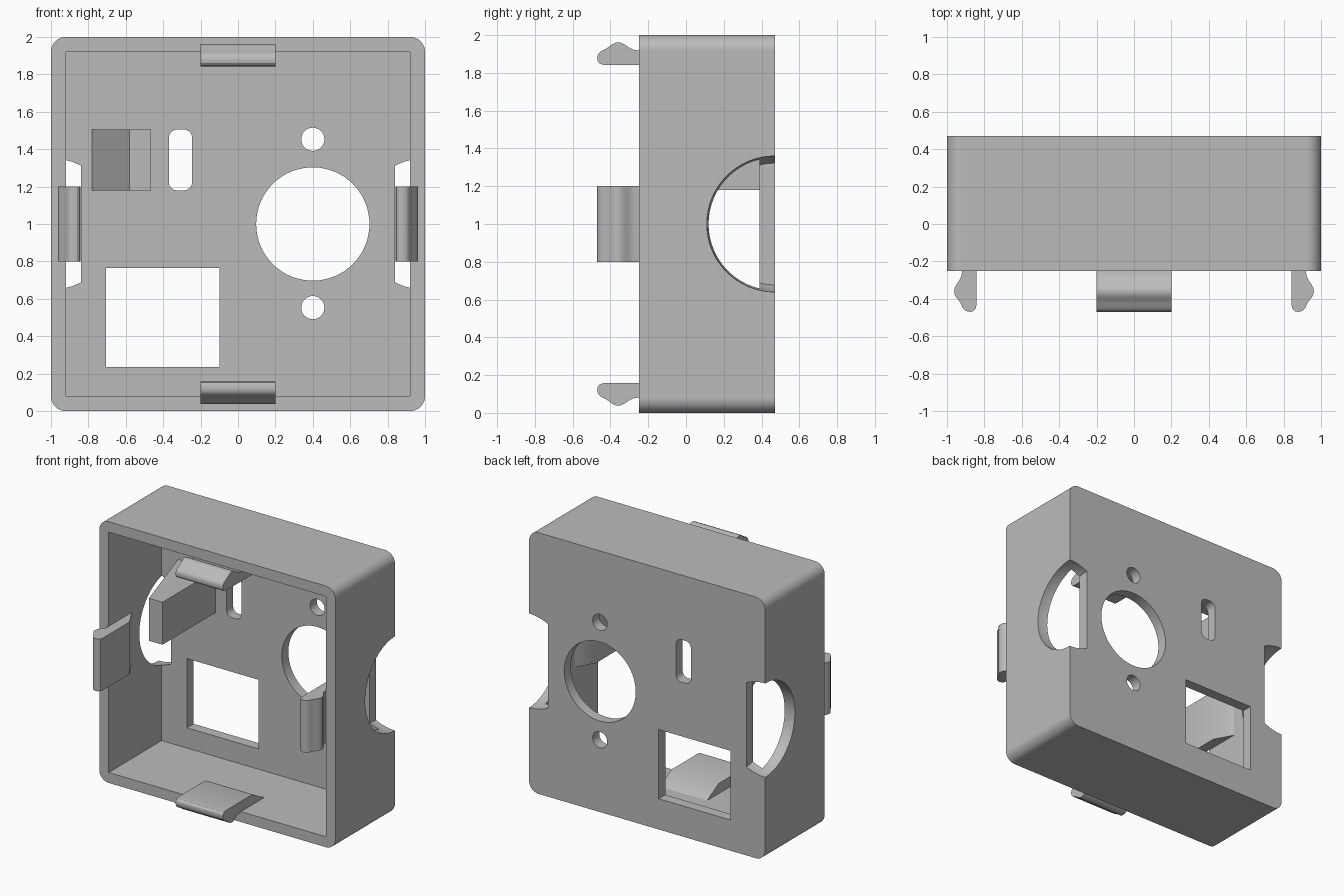
import bpy
import bmesh
from math import cos, sin, pi, radians
from mathutils import Matrix, Vector

if "Cube" in bpy.data.objects:
    bpy.data.objects.remove(bpy.data.objects["Cube"], do_unlink=True)

FRONT, BACK, WALL = -0.25, 0.47, 0.08
FLOOR = BACK - WALL

grey = bpy.data.materials.new("plain grey")
grey.use_nodes = True
grey.diffuse_color = (0.5, 0.5, 0.5, 1)
grey.node_tree.nodes["Principled BSDF"].inputs["Base Color"].default_value = (0.5, 0.5, 0.5, 1)


def make_object(name, bm):
    bmesh.ops.recalc_face_normals(bm, faces=bm.faces)
    mesh = bpy.data.meshes.new(name)
    bm.to_mesh(mesh)
    bm.free()
    mesh.materials.append(grey)
    obj = bpy.data.objects.new(name, mesh)
    bpy.context.collection.objects.link(obj)
    return obj


def prism(name, points, offset):
    """Extrude a closed outline of 3D points along an offset."""
    bm = bmesh.new()
    face = bm.faces.new([bm.verts.new(p) for p in points])
    ext = bmesh.ops.extrude_face_region(bm, geom=[face], use_keep_orig=True)
    verts = [g for g in ext["geom"] if isinstance(g, bmesh.types.BMVert)]
    bmesh.ops.translate(bm, verts=verts, vec=offset)
    return make_object(name, bm)


def rounded_rect(x0, x1, z0, z1, r, steps=10):
    corners = [(x1 - r, z1 - r), (x0 + r, z1 - r), (x0 + r, z0 + r), (x1 - r, z0 + r)]
    return [(cx + r * cos(a), cz + r * sin(a))
            for i, (cx, cz) in enumerate(corners)
            for a in [(i + k / steps) * pi / 2 for k in range(steps + 1)]]


def rect(x0, x1, z0, z1):
    return [(x0, z0), (x1, z0), (x1, z1), (x0, z1)]


def circle(cx, cz, r, n=64):
    return [(cx + r * cos(2 * pi * i / n), cz + r * sin(2 * pi * i / n)) for i in range(n)]


def slab(name, outline, y0, y1):
    """Prism of an x-z outline between two depths."""
    return prism(name, [(x, y0, z) for x, z in outline], (0, y1 - y0, 0))


def finish(obj):
    bpy.ops.object.select_all(action="DESELECT")
    obj.select_set(True)
    bpy.context.view_layer.objects.active = obj
    bpy.ops.object.shade_smooth_by_angle(angle=radians(30))
    obj.modifiers.new("even shading", "WEIGHTED_NORMAL").keep_sharp = True


def side_scoop(side):
    """Ball cutter at a side wall, cut off flat on its inner side."""
    bm = bmesh.new()
    bmesh.ops.create_uvsphere(bm, u_segments=64, v_segments=32, radius=0.36,
                              matrix=Matrix.Translation((side, BACK, 1)))
    cut = bmesh.ops.bisect_plane(bm, geom=bm.verts[:] + bm.edges[:] + bm.faces[:],
                                 plane_co=(side * 0.84, 0, 0), plane_no=(-side, 0, 0),
                                 clear_outer=True)
    edges = [g for g in cut["geom_cut"] if isinstance(g, bmesh.types.BMEdge)]
    bmesh.ops.edgeloop_fill(bm, edges=edges)
    return make_object("side_scoop_cutter", bm)


# Open-fronted case with rounded outer corners
case = slab("case", rounded_rect(-1, 1, 0, 2, 0.08), FRONT, BACK)

# Cavity, then openings through the back plate, then side scoops
openings = [circle(0.4, 1, 0.303), circle(0.4, 1.453, 0.062, 32), circle(0.4, 0.553, 0.062, 32),
            rounded_rect(-0.37, -0.245, 1.18, 1.505, 0.045), rect(-0.705, -0.098, 0.235, 0.765)]
cutters = [slab("cavity_cutter", rect(-0.92, 0.92, 0.08, 1.92), FRONT - 0.1, FLOOR)]
cutters += [slab("opening_cutter", o, FLOOR - 0.1, BACK + 0.1) for o in openings]
cutters += [side_scoop(s) for s in (-1, 1)]
for cutter in cutters:
    mod = case.modifiers.new("cut", "BOOLEAN")
    mod.operation = "DIFFERENCE"
    mod.solver = "EXACT"
    mod.object = cutter
bpy.context.view_layer.update()
evaluated = case.evaluated_get(bpy.context.evaluated_depsgraph_get())
cut_mesh = bpy.data.meshes.new_from_object(evaluated)
case.modifiers.clear()
case.data = cut_mesh
for cutter in cutters:
    bpy.data.objects.remove(cutter, do_unlink=True)
finish(case)

# Tapered post standing on the back plate
post_plan = [(-0.58, FRONT), (-0.465, FRONT), (-0.465, FLOOR + 0.01), (-0.783, FLOOR + 0.01)]
prism("tapered_post", [(x, y, 1.18) for x, y in post_plan], (0, 0, 0.325))

# Snap clips: profile as (depth, distance from the outer wall), turned to each wall
profile = [(0.045, 0.072), (-0.11, 0.158), (-0.435, 0.158), (-0.455, 0.152), (-0.467, 0.138),
           (-0.47, 0.12), (-0.465, 0.1), (-0.452, 0.086), (-0.43, 0.076), (-0.41, 0.064),
           (-0.39, 0.048), (-0.375, 0.041), (-0.36, 0.038), (-0.342, 0.041), (-0.325, 0.05),
           (-0.3, 0.067), (-0.28, 0.077), (-0.25, 0.081), (-0.24, 0.072)]
centre = Vector((0, 0, 1))
for i, place in enumerate(("bottom", "right", "top", "left")):
    turn = Matrix.Rotation(i * pi / 2, 3, "Y")
    points = [turn @ Vector((-0.2, y, d - 1)) + centre for y, d in profile]
    finish(prism(place + "_clip", points, turn @ Vector((0.4, 0, 0))))
